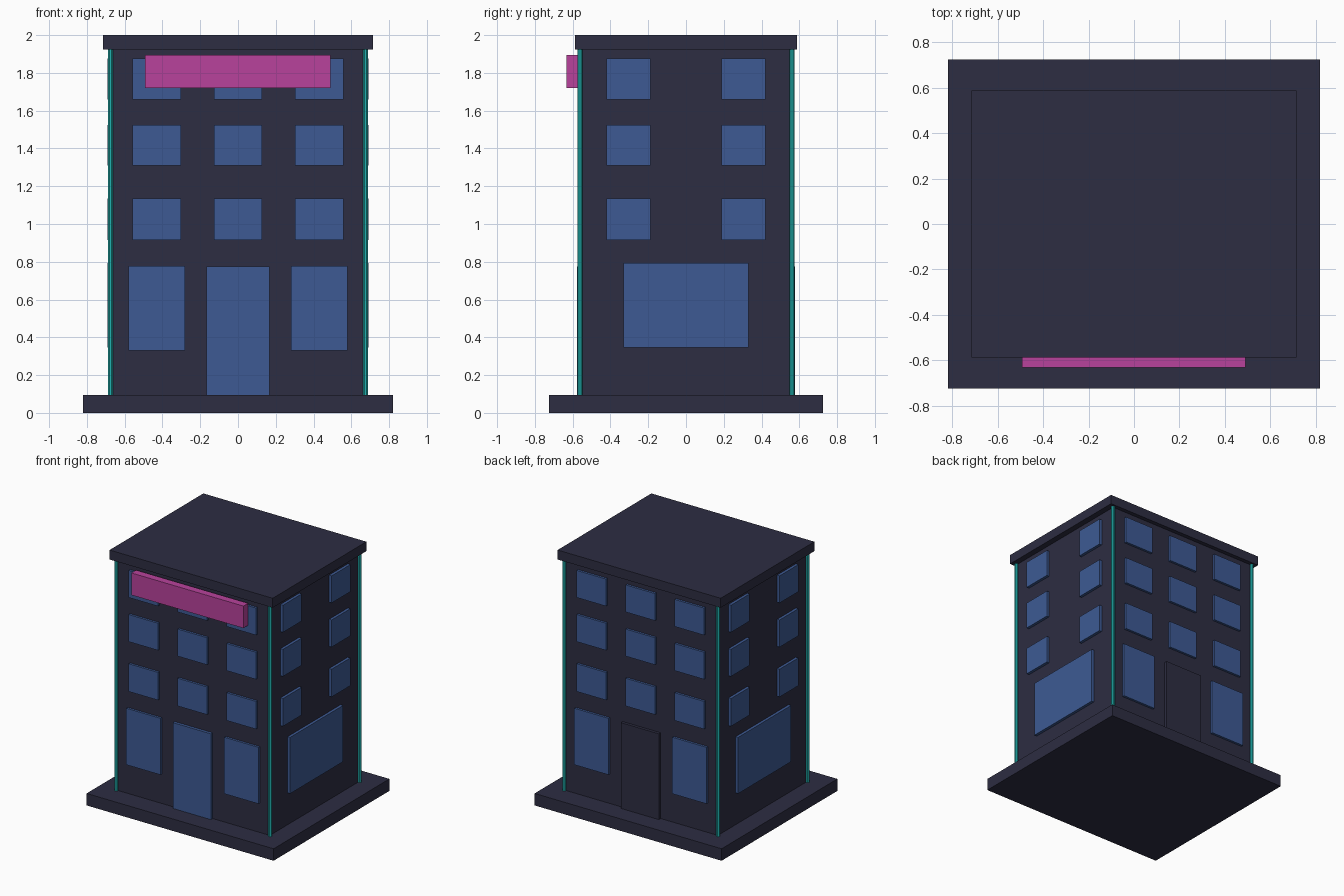
import bpy
import math

cube = bpy.data.objects.get("Cube")
if cube:
    bpy.data.objects.remove(cube, do_unlink=True)


def material(name, srgb):
    """Flat material from 0-255 display values, stored as linear."""
    lin = [c / 255 / 12.92 if c < 11 else ((c / 255 + 0.055) / 1.055) ** 2.4 for c in srgb]
    mat = bpy.data.materials.new(name)
    mat.use_nodes = True
    mat.diffuse_color = (*lin, 1)
    mat.node_tree.nodes["Principled BSDF"].inputs["Base Color"].default_value = (*lin, 1)
    return mat


WALL = material("dark_slate", (45, 45, 66))
GLASS = material("blue_glass", (61, 90, 148))
TEAL = material("teal_trim", (33, 180, 178))
PINK = material("magenta_sign", (184, 66, 156))


def box(name, mat, x, y, z):
    """Box spanning the (low, high) pair on each axis."""
    spans = (x, y, z)
    bpy.ops.mesh.primitive_cube_add(size=1, location=[(a + b) / 2 for a, b in spans])
    obj = bpy.context.object
    obj.name = name
    obj.scale = [b - a for a, b in spans]
    bpy.ops.object.transform_apply(location=False, rotation=False, scale=True)
    obj.data.materials.append(mat)
    return obj


def panel(name, mat, face, centre, half, z, outer, inner):
    """Raised panel on the wall facing +/-x or +/-y."""
    axis, sign = face
    depth = sorted((sign * inner, sign * outer))
    along = (centre - half, centre + half)
    x, y = (depth, along) if axis == "x" else (along, depth)
    return box(name, mat, x, y, z)


# Main masses
WX, WY = 0.668, 0.555
box("base_slab", WALL, (-0.82, 0.82), (-0.725, 0.725), (0, 0.095))
box("building_walls", WALL, (-WX, WX), (-WY, WY), (0.095, 1.925))
box("roof_slab", WALL, (-0.715, 0.715), (-0.587, 0.587), (1.925, 2.0))

# Corner light tubes
for sx in (-1, 1):
    for sy in (-1, 1):
        bpy.ops.mesh.primitive_cylinder_add(
            vertices=8, radius=0.0145, depth=1.83,
            location=(sx * 0.675, sy * 0.561, 1.01), rotation=(0, 0, math.pi / 8))
        tube = bpy.context.object
        tube.name = "corner_light"
        tube.data.materials.append(TEAL)

# Windows on the upper floors, and shop windows and doors at street level
floors = [(0.915, 1.135), (1.31, 1.525), (1.66, 1.875)]
for sign, side in ((-1, "front"), (1, "back")):
    face = ("y", sign)
    for z in floors:
        for cx in (-0.43, 0, 0.43):
            panel(side + "_window", GLASS, face, cx, 0.128, z, 0.573, WY - 0.02)
    for cx in (-0.43, 0.43):
        panel(side + "_shop_window", GLASS, face, cx, 0.15, (0.329, 0.777), 0.573, WY - 0.02)
    panel(side + "_door", GLASS if sign < 0 else WALL, face, 0, 0.167,
          (0.095, 0.775), 0.578, WY - 0.02)

for sign, side in ((-1, "right"), (1, "left")):
    face = ("x", sign)
    for z in floors:
        for cy in (-0.305, 0.305):
            panel(side + "_window", GLASS, face, cy, 0.117, z, 0.69, WX - 0.02)
    panel(side + "_shop_window", GLASS, face, 0, 0.332, (0.347, 0.793), 0.69, WX - 0.02)

# Blank sign board under the roof
box("sign_board", PINK, (-0.493, 0.49), (-0.632, -0.573), (1.72, 1.895))
